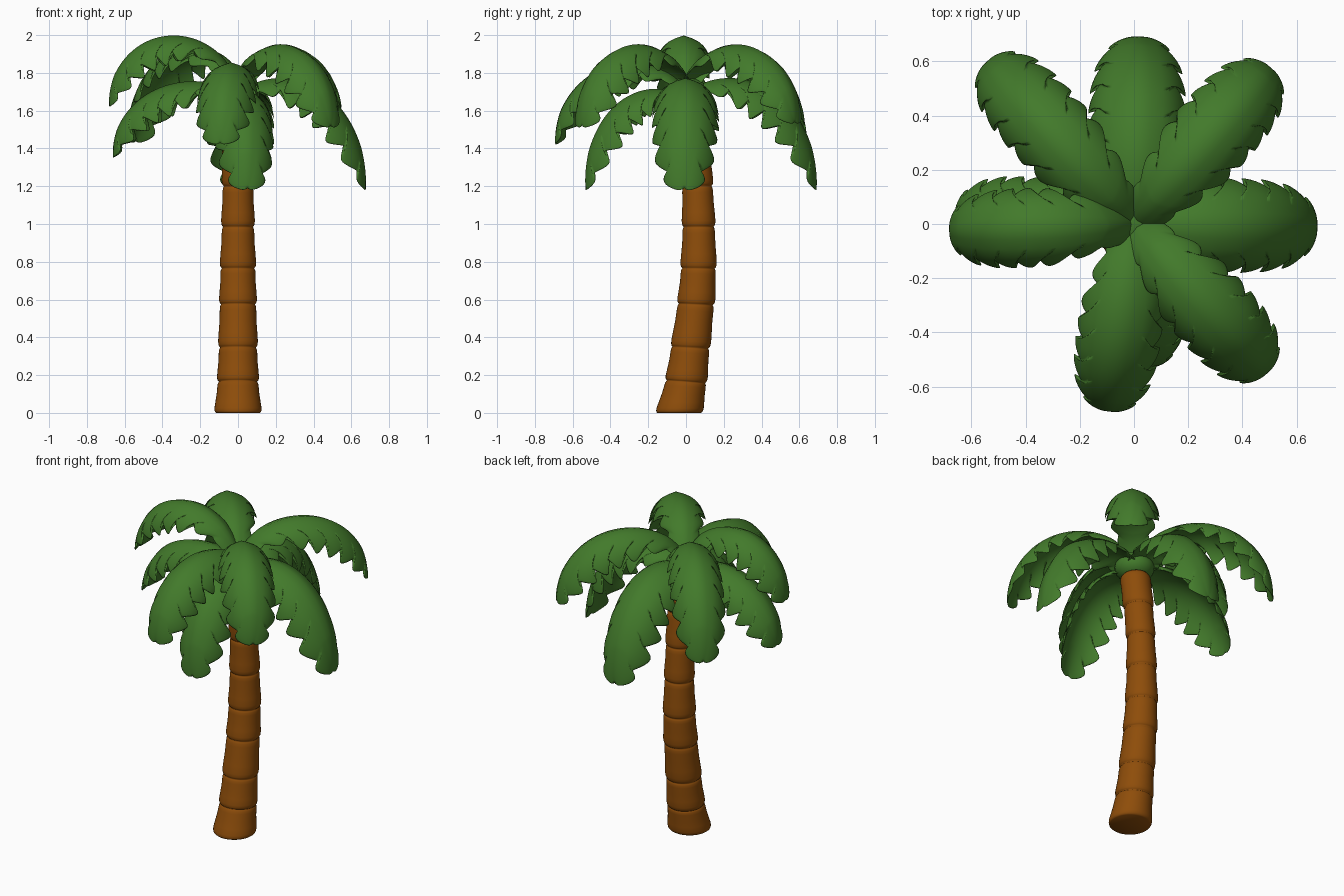
import bpy, bmesh, math
from mathutils import Vector

if "Cube" in bpy.data.objects:
    bpy.data.objects.remove(bpy.data.objects["Cube"])


def material(name, rgb):
    m = bpy.data.materials.new(name)
    m.diffuse_color = (*rgb, 1)
    m.use_nodes = True
    m.node_tree.nodes["Principled BSDF"].inputs["Base Color"].default_value = m.diffuse_color
    return m


GREEN = material("leaf green", (0.055, 0.195, 0.024))
BROWN = material("bark brown", (0.27, 0.074, 0.003))


def skin(name, rings, mat):
    """Bridge closed rings of points into one smooth capped solid."""
    bm = bmesh.new()
    loops = [[bm.verts.new(p) for p in ring] for ring in rings]
    n = len(loops[0])
    for a, b in zip(loops, loops[1:]):
        for i in range(n):
            j = (i + 1) % n
            bm.faces.new((a[i], a[j], b[j], b[i]))
    bm.faces.new(loops[0])
    bm.faces.new(loops[-1])
    bmesh.ops.recalc_face_normals(bm, faces=bm.faces)
    me = bpy.data.meshes.new(name)
    bm.to_mesh(me)
    bm.free()
    ob = bpy.data.objects.new(name, me)
    bpy.context.collection.objects.link(ob)
    me.materials.append(mat)
    me.polygons.foreach_set("use_smooth", [True] * len(me.polygons))
    return ob


# Trunk: stacked rounded segments along a bent line (z, centre y, radius)
KNOTS = [(0, -0.037, 0.125), (0.165, 0.0, 0.110), (0.345, 0.023, 0.104),
         (0.575, 0.052, 0.099), (0.765, 0.066, 0.095), (0.985, 0.067, 0.088),
         (1.2, 0.060, 0.084), (1.41, 0.040, 0.087), (1.62, 0.012, 0.092)]
# position within a segment, radius change
SEGMENT = [(0.0, -0.010), (0.025, -0.004), (0.07, 0.0), (0.15, 0.002), (0.35, 0.0),
           (0.6, -0.003), (0.85, -0.003), (0.94, -0.004), (0.98, -0.007)]
rings = []
for k, (a, b) in enumerate(zip(KNOTS, KNOTS[1:])):
    prev = KNOTS[max(k - 1, 0)]
    nxt = KNOTS[min(k + 2, len(KNOTS) - 1)]
    for t, dr in SEGMENT:
        z, y, r = (p + (q - p) * t for p, q in zip(a, b))
        s0 = (b[1] - prev[1]) / (b[0] - prev[0])
        s1 = (nxt[1] - a[1]) / (nxt[0] - a[0])
        slope = (s0 + (s1 - s0) * t) * min(1, z / 0.17) * 0.4
        # slight bow between knots keeps the bend smooth
        y += (s0 - s1) * (b[0] - a[0]) * t * (1 - t) * 0.4
        rings.append([(math.cos(q) * (r + dr), y + math.sin(q) * (r + dr),
                       max(0, z - slope * math.sin(q) * r))
                      for q in (2 * math.pi * i / 40 for i in range(40))])
rings.append([(x * 0.9, 0.012 + (y - 0.012) * 0.9, z + 0.012) for x, y, z in rings[-1]])
skin("trunk", rings, BROWN)

# Crown heart: rounded knob where the leaves join
skin("crown_heart", [[(0.115 * math.sin(a) * math.cos(q), 0.005 + 0.115 * math.sin(a) * math.sin(q),
                       1.69 - 0.085 * math.cos(a)) for q in (math.pi * i / 16 for i in range(32))]
                     for a in (math.pi * (j + 0.3) / 16.6 for j in range(17))], GREEN)


def smooth(t):
    t = min(1, max(0, t))
    return t * t * (3 - 2 * t)


def frond(name, tip, mid_z, base_z, half, teeth=8):
    """Arched leaf with drooping, scalloped sides."""
    rt = math.hypot(tip[0], tip[1])
    er = Vector((tip[0] / rt, tip[1] / rt, 0))
    up = Vector((0, 0, 1))
    side = up.cross(er)
    hz = (8 * mid_z - base_z - tip[2]) / 6
    pts = [Vector(p) for p in ((0, base_z), (0.2 * rt, hz), (0.9 * rt, hz), (rt, tip[2]))]

    def spine(t):
        s = 1 - t
        p = pts[0] * s**3 + pts[1] * 3 * s * s * t + pts[2] * 3 * s * t * t + pts[3] * t**3
        d = ((pts[1] - pts[0]) * s * s + (pts[2] - pts[1]) * 2 * s * t
             + (pts[3] - pts[2]) * t * t).normalized()
        return er * p.x + up * p.y, up * d.x - er * d.y

    n, rows, bend, out = 16, 120, 1.45, []
    reach = half * 1.48
    rad = reach / bend
    for i in range(rows + 1):
        u = i / rows * 0.999
        w = 0.36 + 0.64 * smooth(u / 0.42)
        if u > 0.52:
            w *= (1 - ((u - 0.52) / 0.48) ** 2.1) ** 0.65
        notch = (1 - abs(math.sin(math.pi * teeth * u))) * smooth(u / 0.25)
        ring = []
        for k in range(2 * n):
            q = math.pi * k / n
            v = math.cos(q)
            av = abs(v)
            p, nor = spine(u + 0.12 * w * av**1.5)
            # teeth only cut into the outer part of the blade
            ang = bend * w * (av - 0.38 * notch * smooth((av - 0.35) / 0.65))
            x = math.copysign(rad * math.sin(ang), v)
            drop = rad * (1 - math.cos(ang))
            thick = 0.017 * math.sin(q) * min(1, w * 1.6)
            rib = 0.008 * math.exp(-(v / 0.12) ** 2) * w if k < n else 0
            ring.append(p + side * x + nor * (thick + rib - drop))
        out.append(ring)
    skin(name, out, GREEN)


# Crown: name, tip position, mid-arch height, root height, half width
FRONDS = [
    ("left_upper_frond", (-0.68, -0.025, 1.63), 1.972, 1.72, 0.145),
    ("left_lower_frond", (-0.66, 0.03, 1.36), 1.715, 1.66, 0.155),
    ("back_left_frond", (-0.54, 0.60, 1.44), 1.915, 1.72, 0.155),
    ("back_frond", (0.02, 0.69, 1.19), 1.72, 1.66, 0.178),
    ("back_right_frond", (0.505, 0.575, 1.54), 1.922, 1.72, 0.155),
    ("right_frond", (0.675, -0.01, 1.19), 1.72, 1.66, 0.172),
    ("front_right_frond", (0.49, -0.55, 1.52), 1.922, 1.72, 0.155),
    ("front_frond", (-0.095, -0.69, 1.43), 1.82, 1.70, 0.155),
    ("front_lower_frond", (0.05, -0.53, 1.19), 1.66, 1.64, 0.155),
]
for f in FRONDS:
    frond(*f)
